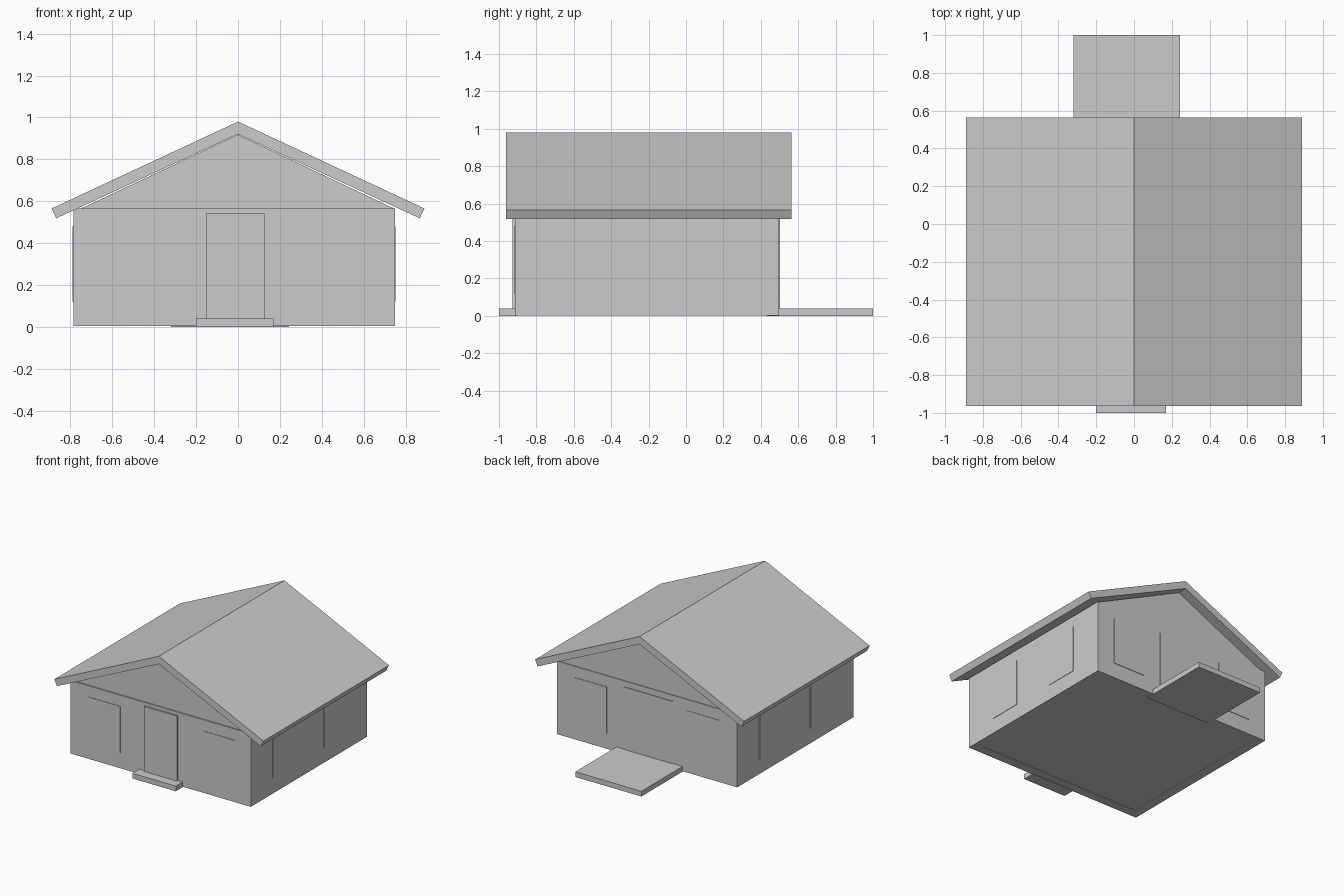
import bpy

if "Cube" in bpy.data.objects:
    bpy.data.objects.remove(bpy.data.objects["Cube"])


def mesh_object(name, verts, faces):
    mesh = bpy.data.meshes.new(name)
    mesh.from_pydata(verts, [], faces)
    obj = bpy.data.objects.new(name, mesh)
    bpy.context.collection.objects.link(obj)
    return obj


def prism(name, profile, y0, y1):
    """Extrude an x/z profile (counter-clockwise seen from the front) along y."""
    n = len(profile)
    verts = [(x, y, z) for y in (y0, y1) for x, z in profile]
    faces = [tuple(range(n)), tuple(range(2 * n - 1, n - 1, -1))]
    faces += [(i, i + n, (i + 1) % n + n, (i + 1) % n) for i in range(n)]
    return mesh_object(name, verts, faces)


def box(name, x, y, z):
    return prism(name, [(x[0], z[0]), (x[1], z[0]), (x[1], z[1]), (x[0], z[1])], *y)


# Wall extents
X0, X1, Y0, Y1 = -0.785, 0.75, -0.915, 0.498
T, BASE, TOP = 0.07, 0.003, 0.565

# Four walls and a slightly raised floor
box("front_wall", (X0, X1), (Y0, Y0 + T), (BASE, TOP))
box("back_wall", (X0, X1), (Y1 - T, Y1), (BASE, TOP))
box("left_wall", (X0, X0 + T), (Y0 + T, Y1 - T), (BASE, TOP))
box("right_wall", (X1 - T, X1), (Y0 + T, Y1 - T), (BASE, TOP))
box("floor", (X0 + T, X1 - T), (Y0 + T, Y1 - T), (0.008, 0.045))

# Gables, set back a touch from the walls
gable = [(-0.75, TOP), (0.745, TOP), (0, 0.918)]
prism("front_gable", gable, Y0 + 0.01, Y0 + T)
prism("back_gable", gable, Y1 - T, Y1 - 0.006)

# Roof slopes
slope = [(0, 0.92), (0.868, 0.518), (0.89, 0.565), (0, 0.98)]
prism("right_roof", slope, -0.963, 0.565)
prism("left_roof", [(-x, z) for x, z in reversed(slope)], -0.963, 0.565)

# Doors
box("front_door", (-0.152, 0.13), (-0.928, Y0 + 0.01), (0.04, 0.54))
box("back_door", (-0.24, 0.18), (Y1 - 0.01, Y1 + 0.005), (0.04, 0.52))

# Windows, thin panels on every wall
WZ = (0.12, 0.48)
for side, a, b in (("left", -0.635, -0.36), ("right", 0.345, 0.625)):
    box(f"front_window_{side}", (a, b), (Y0 - 0.004, Y0 + 0.01), WZ)
for side, a, b in (("left", -0.635, -0.36), ("right", 0.325, 0.6)):
    box(f"back_window_{side}", (a, b), (Y1 - 0.01, Y1 + 0.004), WZ)
for place, a, b in (("front", -0.65, -0.39), ("back", -0.03, 0.23)):
    box(f"left_window_{place}", (X0 - 0.005, X0 + 0.01), (a, b), WZ)
    box(f"right_window_{place}", (X1 - 0.01, X1 + 0.003), (a, b), WZ)

# Front step and back patio
box("front_step", (-0.2, 0.17), (-1, Y0 + 0.01), (0, 0.04))
box("back_patio", (-0.32, 0.243), (0.432, 1), (0, 0.04))
